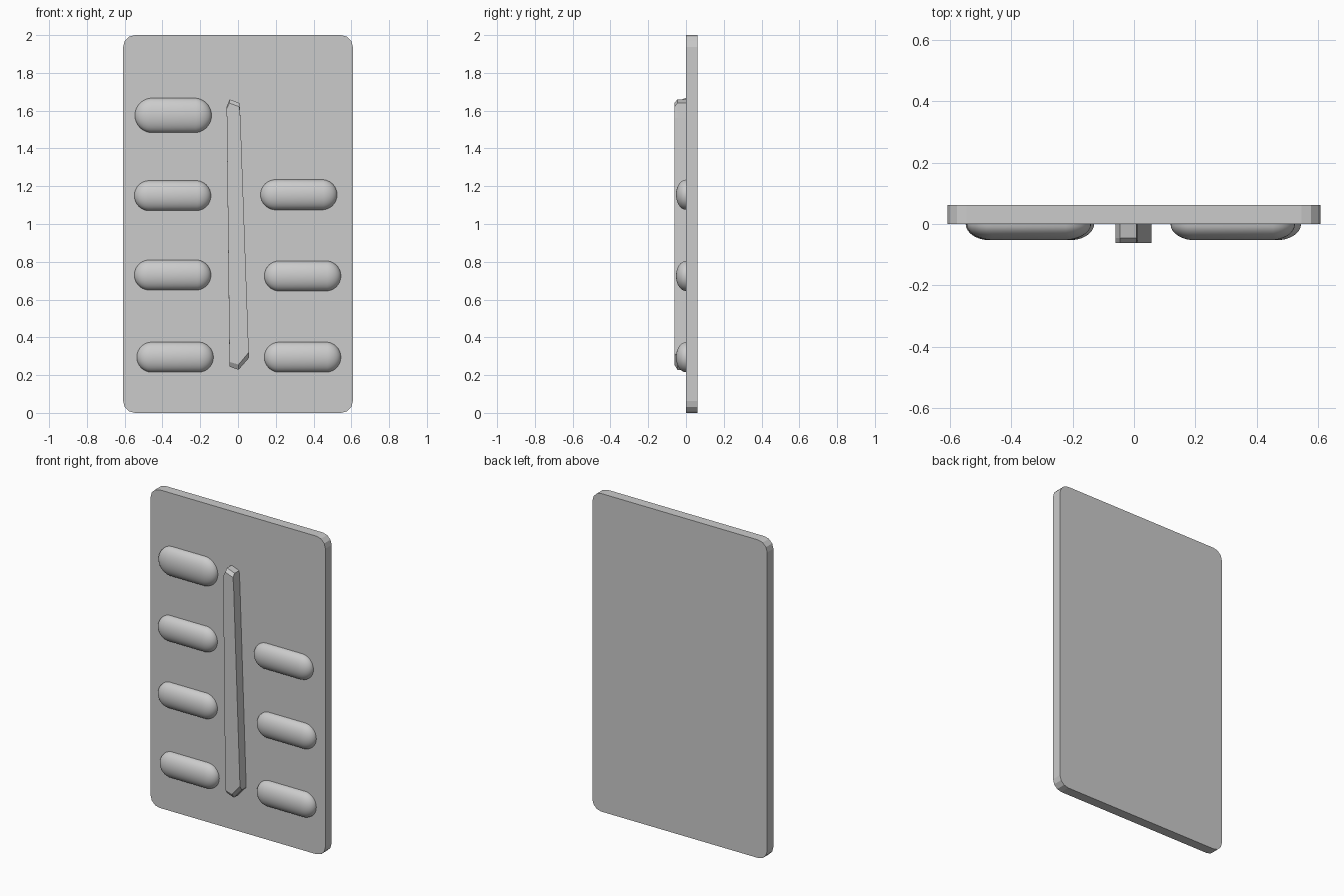
import bpy, bmesh, math
from mathutils import Matrix

if "Cube" in bpy.data.objects:
    bpy.data.objects.remove(bpy.data.objects["Cube"], do_unlink=True)

grey = bpy.data.materials.new("plain_grey")
grey.use_nodes = True
COLOUR = (0.6, 0.6, 0.6, 1)
grey.diffuse_color = COLOUR
grey.node_tree.nodes["Principled BSDF"].inputs["Base Color"].default_value = COLOUR


def finish(name, bm, smooth=False):
    bmesh.ops.recalc_face_normals(bm, faces=bm.faces)
    mesh = bpy.data.meshes.new(name)
    bm.to_mesh(mesh)
    bm.free()
    mesh.materials.append(grey)
    for p in mesh.polygons:
        p.use_smooth = smooth
    obj = bpy.data.objects.new(name, mesh)
    bpy.context.collection.objects.link(obj)
    return obj


def backing_panel(half_width, thickness, height, radius):
    bm = bmesh.new()
    bmesh.ops.create_cube(bm, size=1)
    bmesh.ops.scale(bm, vec=(2 * half_width, thickness, height), verts=bm.verts)
    bmesh.ops.translate(bm, vec=(0, thickness / 2, height / 2), verts=bm.verts)
    # Round only the four corner edges that run through the thickness
    corners = [e for e in bm.edges if abs(e.verts[0].co.y - e.verts[1].co.y) > 0.01]
    bmesh.ops.bevel(bm, geom=corners, offset=radius, segments=3, profile=0.5, affect='EDGES')
    return finish("backing_panel", bm)


def pill(name, x, z, radius=0.08, half_length=0.203, depth=0.053):
    # Half capsule: a sphere pulled apart along x, with its hidden back removed
    bm = bmesh.new()
    bmesh.ops.create_uvsphere(bm, u_segments=32, v_segments=15, radius=1,
                              matrix=Matrix.Rotation(math.pi / 2, 4, 'Y'))
    bmesh.ops.delete(bm, geom=[v for v in bm.verts if v.co.y > 0.01], context='VERTS')
    for v in bm.verts:
        shift = math.copysign(half_length - radius, v.co.x)
        v.co = (x + v.co.x * radius + shift, v.co.y * depth, z + v.co.z * radius)
    obj = finish(name, bm, smooth=True)
    return obj


def divider_bar():
    # Outline at the panel, and the shorter outline of the front face
    outer = [(-0.045, 1.66), (0.008, 1.64), (0.013, 1.56), (0.057, 0.29),
             (0.003, 0.228), (-0.045, 0.245), (-0.06, 1.62)]
    inner = [(-0.045, 1.64), (0.008, 1.62), (0.013, 1.56), (0.057, 0.32),
             (0.003, 0.256), (-0.045, 0.27), (-0.06, 1.61)]
    bm = bmesh.new()
    rings = [[bm.verts.new((x, y, z)) for x, z in outline]
             for outline, y in ((outer, 0.004), (outer, -0.045), (inner, -0.062))]
    bm.faces.new(rings[0])
    bm.faces.new(rings[-1])
    n = len(outer)
    for a, b in zip(rings, rings[1:]):
        for i in range(n):
            j = (i + 1) % n
            bm.faces.new((a[i], a[j], b[j], b[i]))
    return finish("divider_bar", bm)


backing_panel(0.608, 0.062, 2.0, 0.062)
divider_bar()

# Right column has four pills, left column three
for i, (x, z, r) in enumerate([(-0.343, 1.575, 0.092), (-0.346, 1.15, 0.08),
                               (-0.346, 0.73, 0.08), (-0.333, 0.295, 0.08)]):
    pill(f"right_pill_{i + 1}", x, z, r)
for i, (x, z) in enumerate([(0.322, 1.155), (0.342, 0.725), (0.342, 0.295)]):
    pill(f"left_pill_{i + 1}", x, z)
